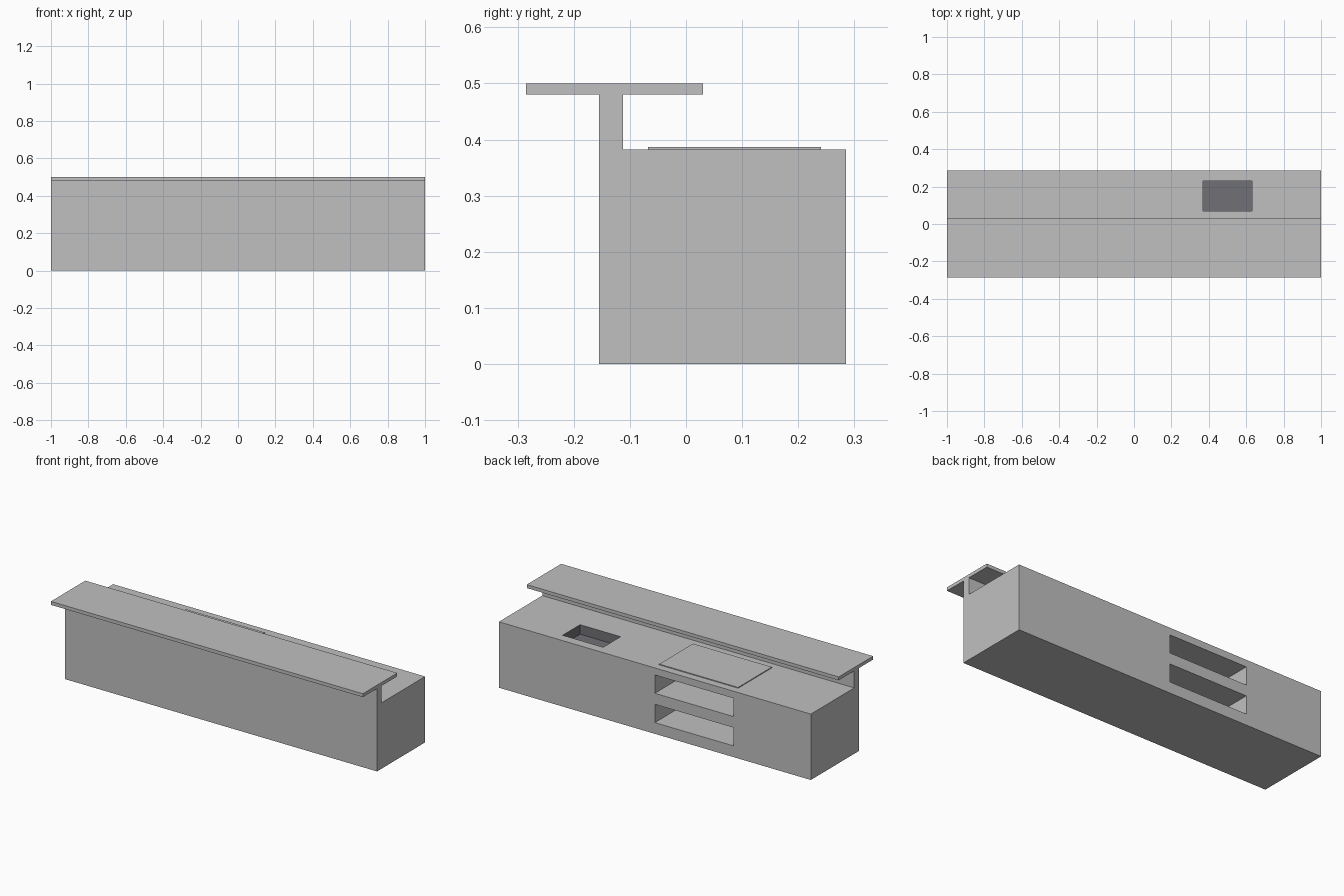
import bpy, bmesh

if "Cube" in bpy.data.objects:
    bpy.data.objects.remove(bpy.data.objects["Cube"])


def material(name, rgb):
    m = bpy.data.materials.new(name)
    m.diffuse_color = (*rgb, 1.0)
    m.use_nodes = True
    m.node_tree.nodes["Principled BSDF"].inputs["Base Color"].default_value = m.diffuse_color
    return m


GREY = material("light grey", (0.53, 0.53, 0.53))
DARK = material("dark sink grey", (0.165, 0.162, 0.178))


def prism(name, profile, x0, x1, *mats):
    """Extrude a (y, z) profile along x."""
    bm = bmesh.new()
    face = bm.faces.new([bm.verts.new((x0, y, z)) for y, z in profile])
    ext = bmesh.ops.extrude_face_region(bm, geom=[face])
    moved = [v for v in ext["geom"] if isinstance(v, bmesh.types.BMVert)]
    bmesh.ops.translate(bm, verts=moved, vec=(x1 - x0, 0, 0))
    bmesh.ops.recalc_face_normals(bm, faces=bm.faces)
    me = bpy.data.meshes.new(name)
    bm.to_mesh(me)
    bm.free()
    for m in mats:
        me.materials.append(m)
    ob = bpy.data.objects.new(name, me)
    bpy.context.collection.objects.link(ob)
    return ob


def box(name, x, y, z, *mats):
    return prism(name, [(y[0], z[0]), (y[1], z[0]), (y[1], z[1]), (y[0], z[1])],
                 x[0], x[1], *mats)


TOP = 0.382

# Cabinet with raised front wall
cabinet = prism("cabinet", [(-0.155, 0), (0.285, 0), (0.285, TOP),
                            (-0.112, TOP), (-0.112, 0.48), (-0.155, 0.48)],
                -1, 1, GREY, DARK)

# Openings: sink bowl and two oven shelves
cutters = [box("sink_cutter", (0.37, 0.63), (0.07, 0.23), (TOP - 0.055, TOP + 0.05), GREY)]
for i, z in enumerate((0.065, 0.235)):
    cutters.append(box(f"oven_cutter_{i + 1}", (-0.505, 0), (-0.02, 0.35), (z, z + 0.106), GREY))

bpy.context.view_layer.objects.active = cabinet
for c in cutters:
    mod = cabinet.modifiers.new(c.name, "BOOLEAN")
    mod.operation = "DIFFERENCE"
    mod.solver = "EXACT"
    mod.object = c
    bpy.ops.object.modifier_apply(modifier=mod.name)
for c in cutters:
    bpy.data.objects.remove(c, do_unlink=True)

# Sink bowl faces are dark
for p in cabinet.data.polygons:
    c = p.center
    inside = 0.36 < c.x < 0.64 and 0.06 < c.y < 0.24 and 0.3 < c.z < TOP - 0.001
    p.material_index = 1 if inside else 0

# Overhanging bar counter and cooktop plate
box("bar_counter", (-1, 1), (-0.285, 0.03), (0.48, 0.5), GREY)
box("cooktop", (-0.503, 0.003), (-0.068, 0.241), (TOP, 0.387), GREY)
